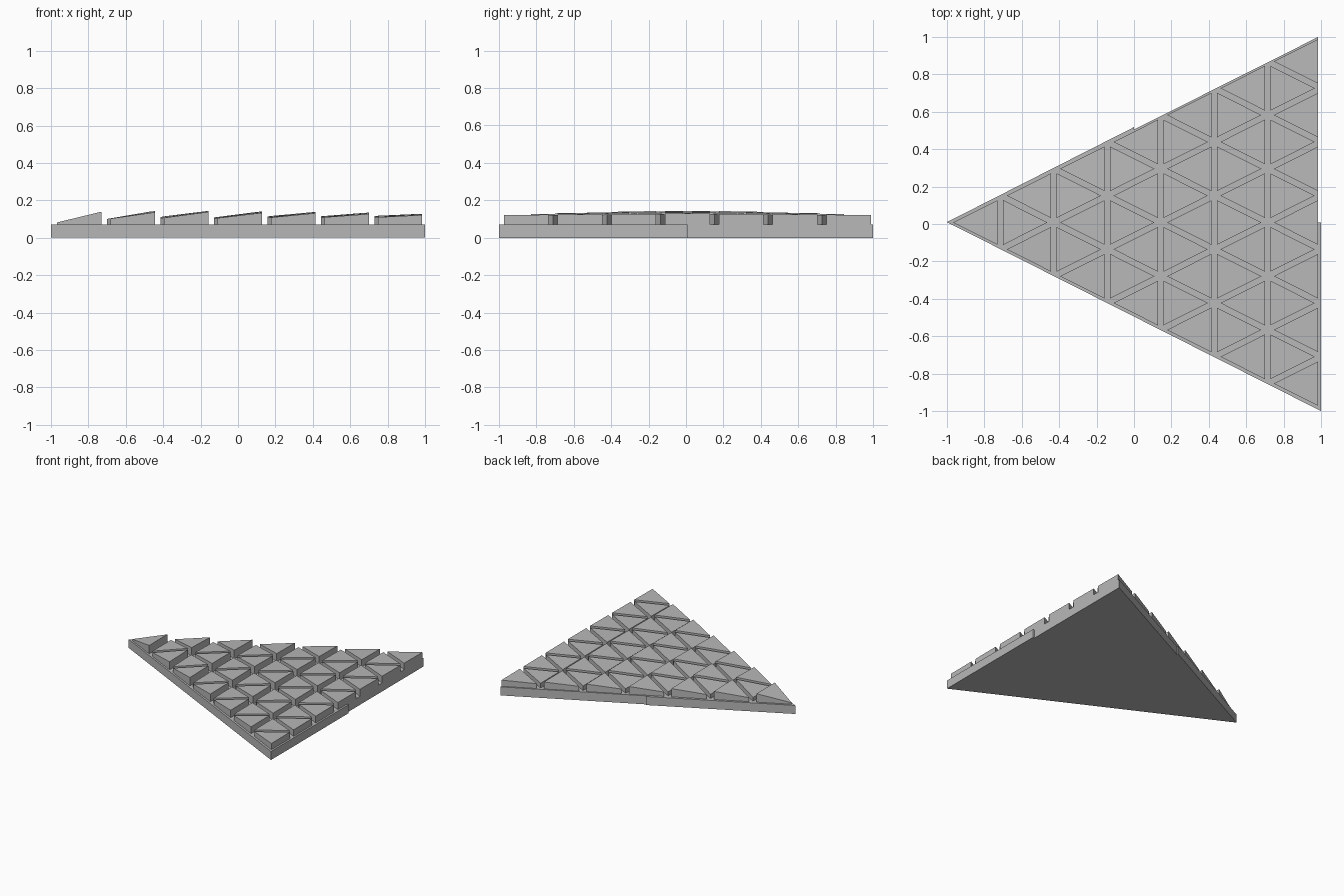
import bpy, bmesh
from mathutils import Vector

cube = bpy.data.objects.get("Cube")
if cube:
    bpy.data.objects.remove(cube, do_unlink=True)

# Single stone grey material
GREY = (0.48, 0.48, 0.48, 1.0)
stone = bpy.data.materials.new("stone_grey")
stone.use_nodes = True
stone.diffuse_color = GREY
stone.node_tree.nodes["Principled BSDF"].inputs["Base Color"].default_value = GREY

PLATE_TOP = 0.07
ROWS = 7
PITCH = 2 / ROWS
SLOPE = 0.5025
MID_Y = 0.008
GAP = 0.015          # inset of every tile from its lattice cell

# Top heights of each column at its left and right side
HEIGHTS = [(0.074, 0.143), (0.105, 0.146), (0.11, 0.148), (0.109, 0.143),
           (0.113, 0.141), (0.115, 0.136), (0.116, 0.13)]


def prism(bm, outline, bottom, tops):
    """Add a closed prism with a flat bottom and one top height per corner."""
    low = [bm.verts.new((p[0], p[1], bottom)) for p in outline]
    high = [bm.verts.new((p[0], p[1], z)) for p, z in zip(outline, tops)]
    bm.faces.new(low[::-1])
    bm.faces.new(high)
    for i in range(len(low)):
        j = (i + 1) % len(low)
        bm.faces.new((low[i], low[j], high[j], high[i]))


def finish(bm, name):
    bmesh.ops.recalc_face_normals(bm, faces=bm.faces)
    mesh = bpy.data.meshes.new(name)
    bm.to_mesh(mesh)
    bm.free()
    mesh.materials.append(stone)
    obj = bpy.data.objects.new(name, mesh)
    bpy.context.collection.objects.link(obj)


def node(row, k):
    """Lattice point k of the vertical line at the given row."""
    x = -1 + row * PITCH
    return Vector((x, MID_Y + (2 * k - row) * PITCH * SLOPE))


def inset(tri, d):
    """Move all three sides inward by d, by scaling about the incentre."""
    a, b, c = tri
    la, lb, lc = (b - c).length, (c - a).length, (a - b).length
    total = la + lb + lc
    centre = (a * la + b * lb + c * lc) / total
    radius = abs((b - a).cross(c - a)) / total
    return [centre + (p - centre) * (1 - d / radius) for p in tri]


# Base plate, with a shallow step halfway along two of its sides
bm = bmesh.new()
plate = [(-1, 0.01), (1, -1), (1, 0.008), (0.985, 0.008),
         (0.985, 1), (0, 0.505), (0, 0.518)]
prism(bm, plate, 0, [PLATE_TOP] * len(plate))
finish(bm, "base_plate")

# Sloping triangular tiles, one object per column
for row, (z_left, z_right) in enumerate(HEIGHTS):
    bm = bmesh.new()
    cells = [(node(row, k), node(row + 1, k), node(row + 1, k + 1))
             for k in range(row + 1)]
    cells += [(node(row, k), node(row + 1, k + 1), node(row, k + 1))
              for k in range(row)]
    for cell in cells:
        tri = inset(cell, GAP)
        tops = []
        for p in tri:
            t = (p.x + 1) / PITCH - row
            edge_drop = 0.008 * abs(p.y - MID_Y) / ((p.x + 1) * SLOPE)
            if row == 0:
                edge_drop = 0
            tops.append(z_left + t * (z_right - z_left) - edge_drop)
        prism(bm, tri, PLATE_TOP, tops)
    finish(bm, f"tile_column_{row + 1}")
